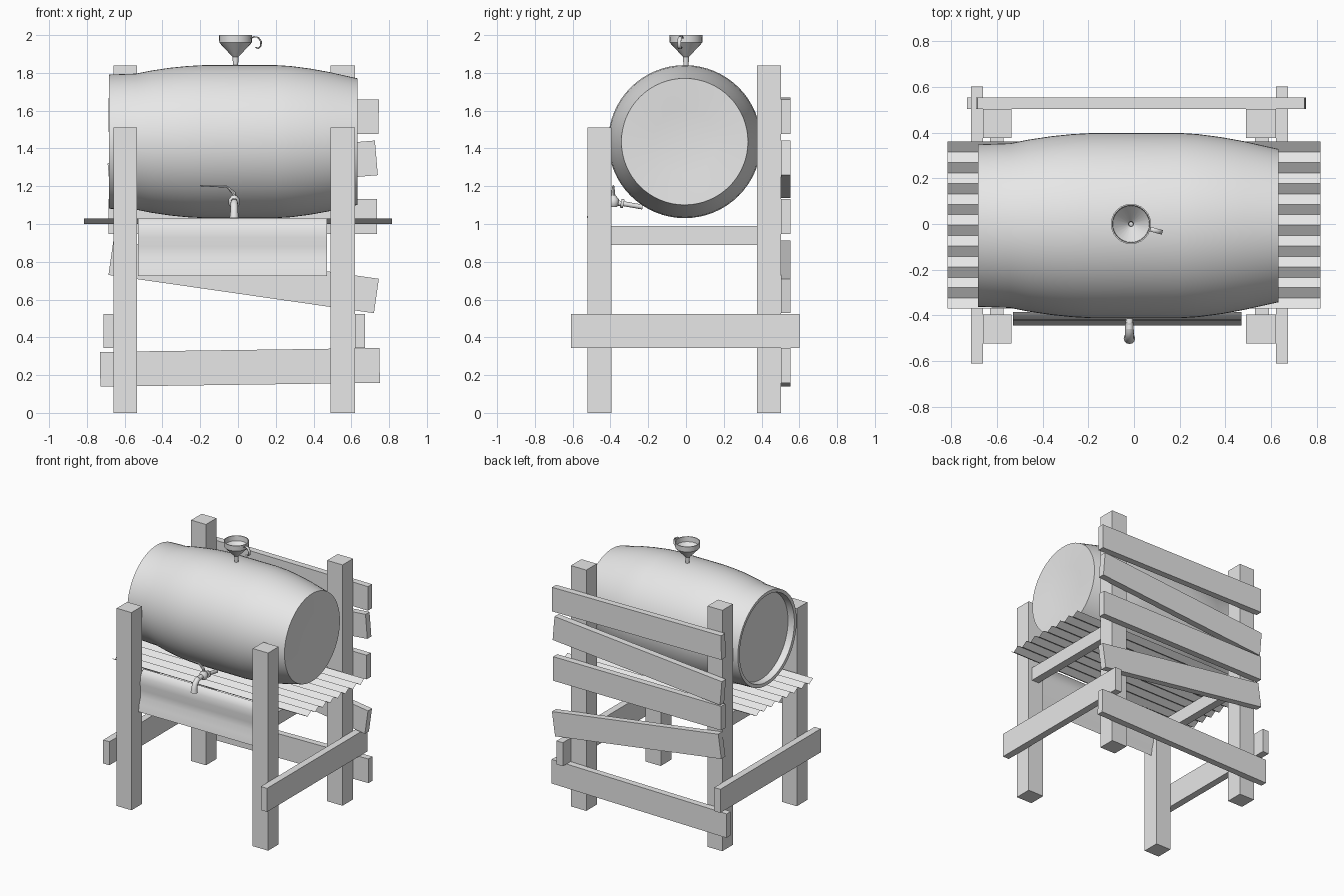
import bpy, bmesh, math
from mathutils import Vector, Matrix

if "Cube" in bpy.data.objects:
    bpy.data.objects.remove(bpy.data.objects["Cube"])

GREY = bpy.data.materials.new("plain grey")
GREY.diffuse_color = (0.8, 0.8, 0.8, 1)
GREY.use_nodes = True
GREY.node_tree.nodes["Principled BSDF"].inputs["Base Color"].default_value = GREY.diffuse_color


def finish(name, bm, smooth=None):
    bmesh.ops.recalc_face_normals(bm, faces=bm.faces)
    me = bpy.data.meshes.new(name)
    bm.to_mesh(me)
    bm.free()
    me.materials.append(GREY)
    ob = bpy.data.objects.new(name, me)
    bpy.context.collection.objects.link(ob)
    if smooth:
        for p in me.polygons:
            p.use_smooth = True
        me.set_sharp_from_angle(angle=math.radians(smooth))
    return ob


def box(name, x, y, z, slope=0.0):
    """Box from (min, max) ranges, optionally tilted in the front plane."""
    bm = bmesh.new()
    bmesh.ops.create_cube(bm, size=1)
    size = [r[1] - r[0] for r in (x, y, z)]
    mid = Vector([(r[0] + r[1]) / 2 for r in (x, y, z)])
    mat = (Matrix.Translation(mid) @ Matrix.Rotation(-math.atan(slope), 4, 'Y')
           @ Matrix.Diagonal((*size, 1)))
    bm.transform(mat)
    return finish(name, bm)


def lathe(name, profile, matrix, steps, smooth=35):
    """Spin (radius, height) points round z, then place with a matrix."""
    bm = bmesh.new()
    vs = [bm.verts.new((r, 0, h)) for r, h in profile]
    es = [bm.edges.new(p) for p in zip(vs, vs[1:])]
    bmesh.ops.spin(bm, geom=vs + es, cent=(0, 0, 0), axis=(0, 0, 1),
                   angle=math.tau, steps=steps, use_merge=True)
    bmesh.ops.remove_doubles(bm, verts=bm.verts, dist=1e-5)
    bm.transform(matrix)
    return finish(name, bm, smooth)


def sheet(name, profile, x0, x1, smooth=None):
    """Sweep (y, z) points along x."""
    bm = bmesh.new()
    rows = [[bm.verts.new((x, y, z)) for y, z in profile] for x in (x0, x1)]
    for i in range(len(profile) - 1):
        bm.faces.new((rows[0][i], rows[1][i], rows[1][i + 1], rows[0][i + 1]))
    return finish(name, bm, smooth)


def tube(name, points, radii, steps=12):
    """Round tube through points, with a radius at each point."""
    bm = bmesh.new()
    pts = [Vector(p) for p in points]
    rings = []
    for i, p in enumerate(pts):
        d = pts[min(i + 1, len(pts) - 1)] - pts[max(i - 1, 0)]
        q = d.to_track_quat('Z', 'Y')
        rings.append([bm.verts.new(p + q @ Vector((
            radii[i] * math.cos(math.tau * k / steps),
            radii[i] * math.sin(math.tau * k / steps), 0))) for k in range(steps)])
    for a, b in zip(rings, rings[1:]):
        for k in range(steps):
            n = (k + 1) % steps
            bm.faces.new((a[k], a[n], b[n], b[k]))
    bm.faces.new(rings[0])
    bm.faces.new(rings[-1])
    return finish(name, bm, 40)


# Posts, side planks and the rails that carry the roofing sheet
for side, px, plank_x, rail_x in (
        ("left", (-0.66, -0.535), (-0.712, -0.66), (-0.63, -0.57)),
        ("right", (0.49, 0.62), (0.62, 0.673), (0.53, 0.59))):
    box(f"front_post_{side}", px, (-0.522, -0.395), (0, 1.51))
    box(f"back_post_{side}", px, (0.377, 0.504), (0, 1.84))
    box(f"side_plank_{side}", plank_x, (-0.61, 0.602), (0.344, 0.524))
    box(f"sheet_rail_{side}", rail_x, (-0.395, 0.377), (0.89, 0.99))

# Crooked back planks: centre x, centre z, length, slope
for i, (cx, cz, length, slope) in enumerate((
        (0.03, 1.573, 1.43, -0.008), (0.025, 1.29, 1.42, 0.085),
        (0.025, 1.04, 1.42, 0.0), (0.03, 0.72, 1.42, -0.144),
        (0.01, 0.241, 1.48, 0.014))):
    box(f"back_plank_{i + 1}", (cx - length / 2, cx + length / 2),
        (0.504, 0.553), (cz - 0.092, cz + 0.092), slope)

# Corrugated sheet under the barrel
ridges = [(-0.37 + 0.73 * i / 16, 1.0 if i % 2 else 1.03) for i in range(17)]
sheet("corrugated_sheet", ridges, -0.815, 0.815)

# Hanging front apron with a gentle wave
sheet("front_apron", [(-0.385, 1.03), (-0.405, 1.015), (-0.42, 0.98), (-0.425, 0.93),
                      (-0.418, 0.88), (-0.42, 0.83), (-0.435, 0.78), (-0.445, 0.725)],
      -0.53, 0.47, 60)

# Barrel lying along x: recessed left head, slightly dished right head
barrel = [(0, -0.63), (0.325, -0.63), (0.33, -0.68), (0.355, -0.682), (0.36, -0.54),
          (0.376, -0.46), (0.391, -0.36), (0.4, -0.27), (0.405, -0.18), (0.405, 0.2),
          (0.4, 0.28), (0.387, 0.38), (0.369, 0.48), (0.335, 0.632), (0.17, 0.622),
          (0, 0.608)]
lathe("barrel", barrel,
      Matrix.Translation((0, -0.007, 1.436)) @ Matrix.Rotation(math.pi / 2, 4, 'Y'), 64)

# Funnel on top, hollow, with a loop handle
funnel = [(0.013, 1.83), (0.016, 1.885), (0.086, 1.96), (0.088, 2.0),
          (0.082, 2.0), (0.08, 1.962), (0.011, 1.89), (0.009, 1.83)]
lathe("funnel", funnel, Matrix.Translation((-0.013, 0, 0)), 24)
a = math.radians(-15)
loop = [(0.082, 1.985), (0.1, 1.994), (0.125, 1.99), (0.142, 1.967),
        (0.14, 1.94), (0.125, 1.927), (0.11, 1.932)]
bm = bmesh.new()
strip = [[bm.verts.new((-0.013 + r * math.cos(a) - w * math.sin(a),
                        r * math.sin(a) + w * math.cos(a), z)) for w in (-0.01, 0.01)]
         for r, z in loop]
for p, q in zip(strip, strip[1:]):
    bm.faces.new((p[0], p[1], q[1], q[0]))
handle = finish("funnel_handle", bm, 60)
solid = handle.modifiers.new("thickness", 'SOLIDIFY')
solid.thickness = 0.005

# Tap: stem into the barrel, collar, valve, drooping spout and thin lever
X = -0.02
tube("tap_stem", [(X, -0.23, 1.09), (X, -0.33, 1.107), (X, -0.42, 1.118), (X, -0.46, 1.118)],
     [0.013, 0.013, 0.016, 0.017])
tube("tap_collar", [(X, -0.33, 1.107), (X, -0.345, 1.11)], [0.024, 0.024])
tube("tap_spout", [(X, -0.43, 1.118), (X, -0.465, 1.112), (X, -0.488, 1.092),
                   (X, -0.498, 1.06), (X, -0.5, 1.03)],
     [0.018, 0.019, 0.02, 0.021, 0.025])
tube("tap_valve", [(X, -0.385, 1.09), (X, -0.385, 1.105), (X, -0.385, 1.13), (X, -0.385, 1.15)],
     [0.02, 0.03, 0.03, 0.014])
tube("tap_lever", [(X, -0.385, 1.13), (X - 0.003, -0.385, 1.165), (X - 0.04, -0.385, 1.198),
                   (-0.2, -0.385, 1.203)], [0.012, 0.01, 0.006, 0.003], 8)
